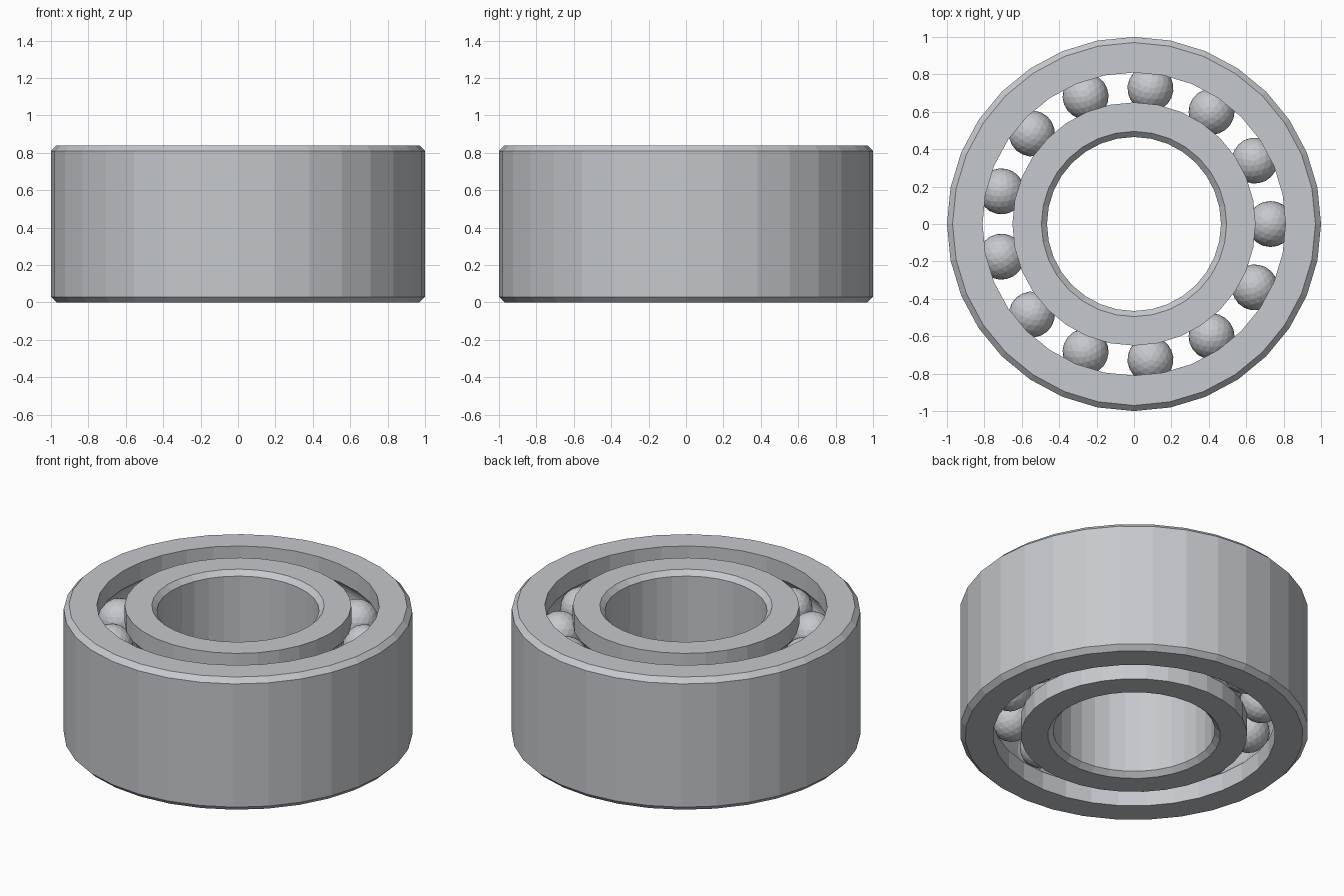
import bpy, bmesh, math
from mathutils import Matrix

cube = bpy.data.objects.get("Cube")
if cube:
    bpy.data.objects.remove(cube, do_unlink=True)

HEIGHT = 0.84
CHAMFER = 0.03
SEGMENTS = 32
BALLS = 13
PITCH = 0.73          # radius of the ball circle
BALL_RADIUS = 0.123
GROOVE_RADIUS = 0.125
ROWS = (HEIGHT / 4, HEIGHT * 3 / 4)

steel = bpy.data.materials.new("steel_grey")
steel.use_nodes = True
colour = (0.56, 0.58, 0.61, 1)
steel.diffuse_color = colour
steel.node_tree.nodes["Principled BSDF"].inputs["Base Color"].default_value = colour


def add_object(name, bm):
    mesh = bpy.data.meshes.new(name)
    bm.to_mesh(mesh)
    bm.free()
    mesh.materials.append(steel)
    obj = bpy.data.objects.new(name, mesh)
    bpy.context.collection.objects.link(obj)
    return obj


def ring(name, plain, grooved):
    """Ring with a chamfered plain wall and two ball grooves in the other wall."""
    side = 1 if plain > grooved else -1
    profile = [(grooved, HEIGHT), (plain - side * CHAMFER, HEIGHT),
               (plain, HEIGHT - CHAMFER), (plain, CHAMFER),
               (plain - side * CHAMFER, 0), (grooved, 0)]
    # Circular raceways, from bottom to top
    limit = math.acos(abs(grooved - PITCH) / GROOVE_RADIUS)
    for z in ROWS:
        for i in range(9):
            a = limit * (i / 4 - 1)
            profile.append((PITCH + side * GROOVE_RADIUS * math.cos(a),
                            z + GROOVE_RADIUS * math.sin(a)))
    # Revolve the closed profile
    bm = bmesh.new()
    loops = []
    for s in range(SEGMENTS):
        t = math.tau * s / SEGMENTS
        loops.append([bm.verts.new((r * math.cos(t), r * math.sin(t), z))
                      for r, z in profile])
    n = len(profile)
    for s in range(SEGMENTS):
        a, b = loops[s], loops[(s + 1) % SEGMENTS]
        for i in range(n):
            j = (i + 1) % n
            bm.faces.new((a[i], b[i], b[j], a[j]))
    bmesh.ops.recalc_face_normals(bm, faces=bm.faces)
    return add_object(name, bm)


# Races
ring("outer_ring", 1.0, 0.81)
ring("inner_ring", 0.465, 0.65)

# Two rows of faceted balls
for row_name, z in zip(("lower_balls", "upper_balls"), ROWS):
    bm = bmesh.new()
    for k in range(BALLS):
        place = (Matrix.Rotation(math.tau * k / BALLS, 4, "Z")
                 @ Matrix.Translation((PITCH, 0, z)))
        bmesh.ops.create_icosphere(bm, subdivisions=3, radius=BALL_RADIUS, matrix=place)
    add_object(row_name, bm)
